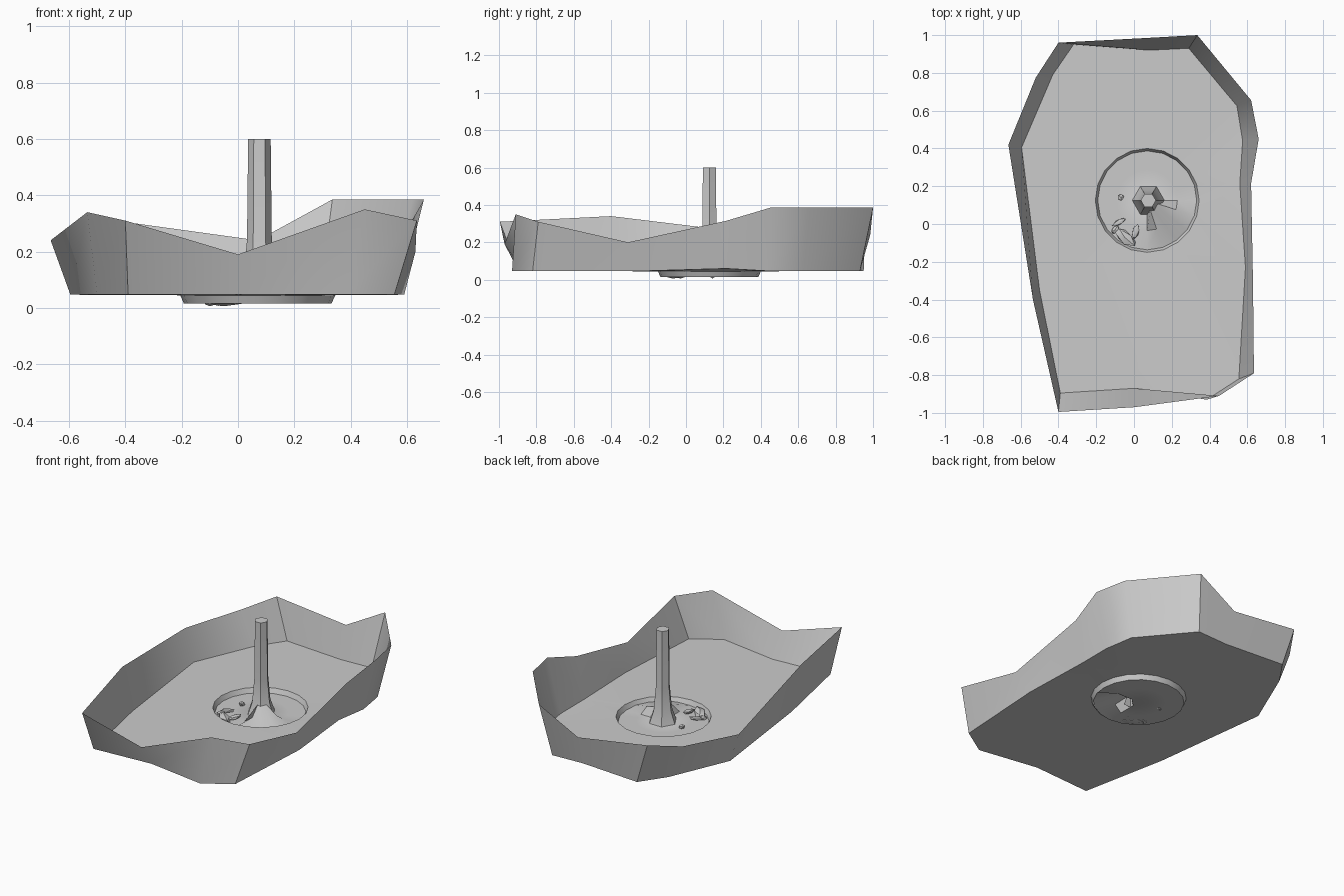
import bpy, bmesh, math, random
from mathutils import Vector, Matrix

if "Cube" in bpy.data.objects:
    bpy.data.objects.remove(bpy.data.objects["Cube"])

random.seed(4)
grey = bpy.data.materials.new("plain grey")
grey.diffuse_color = (0.6, 0.6, 0.6, 1)
grey.use_nodes = True
grey.node_tree.nodes["Principled BSDF"].inputs["Base Color"].default_value = grey.diffuse_color
CX, CY = 0.07, 0.125      # centre of the round drain
SIDES = 20


def finish(name, bm, angle=30):
    me = bpy.data.meshes.new(name)
    bm.to_mesh(me)
    bm.free()
    me.materials.append(grey)
    ob = bpy.data.objects.new(name, me)
    bpy.context.collection.objects.link(ob)
    bpy.ops.object.select_all(action='DESELECT')
    ob.select_set(True)
    bpy.context.view_layer.objects.active = ob
    bpy.ops.object.shade_smooth_by_angle(angle=math.radians(angle))
    return ob


def ring(bm, r, z, n=SIDES, cx=CX, cy=CY):
    return [bm.verts.new((cx + r * math.cos(2 * math.pi * i / n),
                          cy + r * math.sin(2 * math.pi * i / n), z)) for i in range(n)]


def bridge(bm, a, b):
    n = len(a)
    for i in range(n):
        j = (i + 1) % n
        bm.faces.new((a[i], a[j], b[j], b[i]))


# Uneven rim, clockwise from the back left corner, and the matching floor outline
rim = [(-.40, .96, .305), (.07, .985, .24), (.335, 1, .385), (.62, .655, .385),
       (.66, .45, .385), (.62, .215, .315), (.63, -.31, .2), (.635, -.79, .31),
       (.45, -.91, .35), (0, -.97, .19), (-.4, -.995, .31), (-.535, -.4, .34),
       (-.665, .42, .24), (-.52, .775, .26)]
base = [(-.32, .95), (.08, .92), (.29, .93), (.545, .625), (.575, .44), (.56, .215),
        (.59, -.23), (.555, -.82), (.385, -.93), (0, -.87), (-.39, -.895),
        (-.5, -.35), (-.595, .405), (-.43, .79)]

# Flared wall, open sheet
bm = bmesh.new()
top = [bm.verts.new(p) for p in rim]
bottom = [bm.verts.new((x, y, .06 if i == 5 else .047)) for i, (x, y) in enumerate(base)]
bridge(bm, top, bottom)
finish("tray_wall", bm, 32)

# Floor with a round hole
bm = bmesh.new()
edges = []
outline = [bm.verts.new((x, y, .06 if i == 5 else .047)) for i, (x, y) in enumerate(base)]
for loop in (outline, ring(bm, .275, .045)):
    edges += [bm.edges.new((loop[i], loop[(i + 1) % len(loop)])) for i in range(len(loop))]
bmesh.ops.triangle_fill(bm, use_beauty=True, edges=edges, normal=(0, 0, 1))
for f in bm.faces:
    f.normal_update()
    if f.normal.z < 0:
        f.normal_flip()
finish("tray_floor", bm)

# Collar of the hole
bm = bmesh.new()
bridge(bm, ring(bm, .262, .015), ring(bm, .275, .045))
finish("drain_collar", bm)

# Sunken disc; the front right quarter rises toward the post
bm = bmesh.new()
rings = [ring(bm, r, .015) for r in (.262, .16, .05)]
bridge(bm, rings[0], rings[1])
bridge(bm, rings[1], rings[2])
bm.faces.new(rings[2])
first = SIDES * 3 // 4
for level, z in zip(rings, (.02, .05, .085)):
    for i in range(first + 1, SIDES):
        level[i].co.z = z
finish("drain_disc", bm)

# Six-sided post, flared at the foot
bm = bmesh.new()
levels = [ring(bm, r, z, 6, .076, CY) for r, z in
          ((.085, .015), (.058, .09), (.044, .24), (.04, .6))]
for a, b in zip(levels, levels[1:]):
    bridge(bm, a, b)
bm.faces.new(levels[-1])
finish("post", bm, 20)


# Broken scraps and a pebble lying on the disc
def scrap(name, x, y, z, sx, sy, sz, turn):
    bm = bmesh.new()
    bmesh.ops.create_icosphere(bm, subdivisions=1, radius=1)
    for v in bm.verts:
        v.co *= random.uniform(.75, 1.1)
    bm.transform(Matrix.Translation((x, y, z)) @ Matrix.Rotation(turn, 4, 'Z')
                 @ Matrix.Diagonal((sx, sy, sz, 1)))
    finish(name, bm)


scrap("pebble", -.07, .142, .022, .02, .02, .018, 0)
scrap("scrap_large", -.05, -.07, .024, .08, .035, .022, -.7)
scrap("scrap_middle", .01, -.04, .03, .05, .02, .016, 1.3)
scrap("scrap_small", -.08, .01, .03, .045, .016, .014, .5)
scrap("scrap_edge", -.1, -.03, .02, .03, .02, .018, 1.0)
